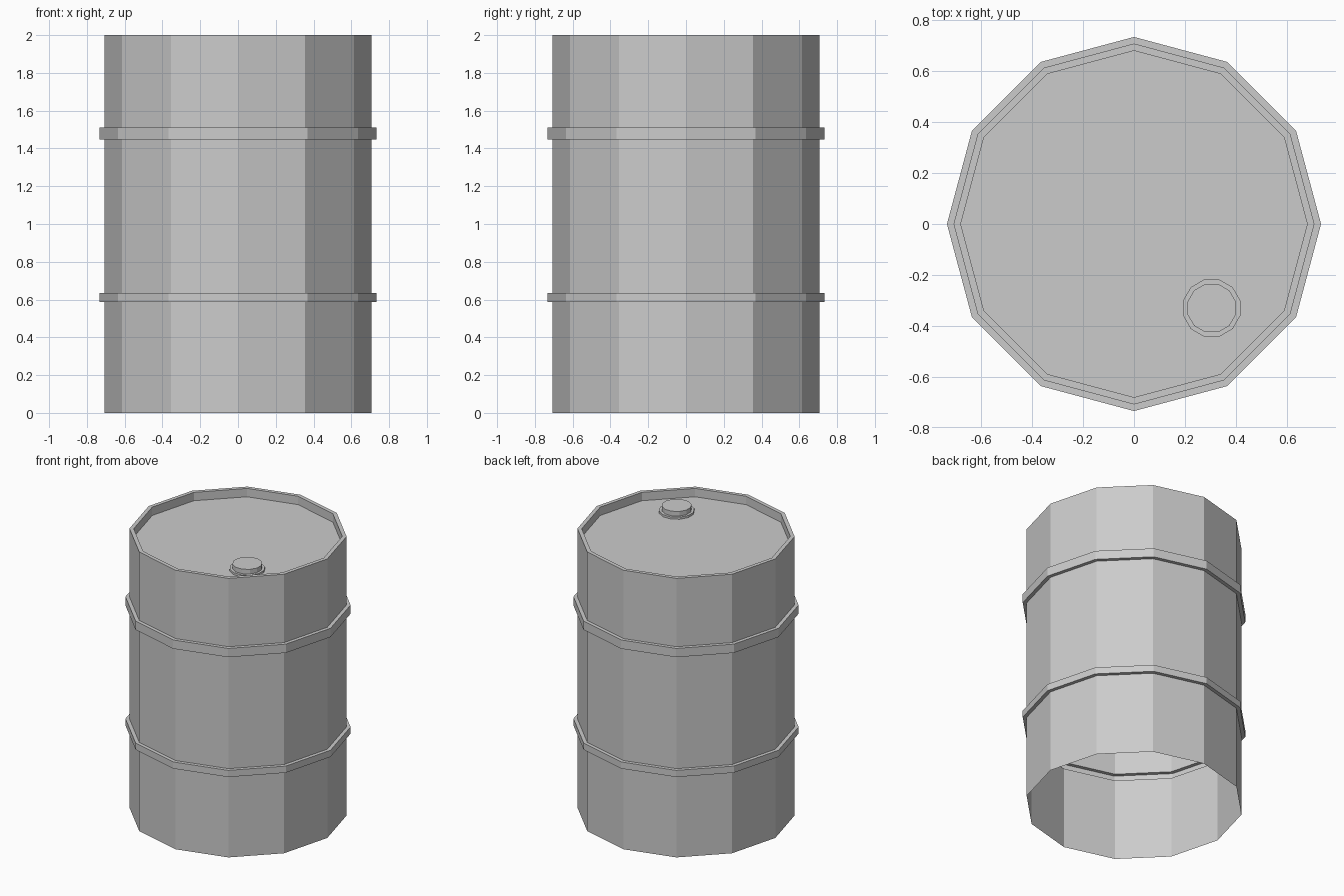
import bpy, bmesh
from math import cos, sin, pi

if "Cube" in bpy.data.objects:
    bpy.data.objects.remove(bpy.data.objects["Cube"])

SIDES = 12


def lathe(name, profile, centre=(0, 0), turn=0.0):
    """Revolve an (r, z) profile into a faceted surface, closed at its last ring."""
    bm = bmesh.new()
    rings = []
    for r, z in profile:
        rings.append([bm.verts.new((r * cos(turn + 2 * pi * i / SIDES),
                                    r * sin(turn + 2 * pi * i / SIDES), z))
                      for i in range(SIDES)])
    for a, b in zip(rings, rings[1:]):
        for i in range(SIDES):
            j = (i + 1) % SIDES
            bm.faces.new((a[i], a[j], b[j], b[i]))
    bm.faces.new(rings[-1])
    mesh = bpy.data.meshes.new(name)
    bm.to_mesh(mesh)
    bm.free()
    obj = bpy.data.objects.new(name, mesh)
    obj.location = (*centre, 0)
    bpy.context.collection.objects.link(obj)
    return obj


# Drum shell: open bottom, two raised hoops, rim and recessed lid
BODY, HOOP, RIM, LID_Z = 0.708, 0.734, 0.68, 1.94
shell = [(BODY, 0)]
for low, high in ((0.588, 0.636), (1.447, 1.51)):
    shell += [(BODY, low), (HOOP, low), (HOOP, high), (BODY, high)]
shell += [(BODY, 2), (RIM, 2), (RIM, LID_Z)]
lathe("drum_shell", shell)

# Filler cap: low flange with a raised plug
cap = [(0.116, LID_Z), (0.116, 1.955), (0.098, 1.955), (0.098, 1.988)]
lathe("filler_cap", cap, centre=(0.305, -0.33), turn=pi / SIDES)
